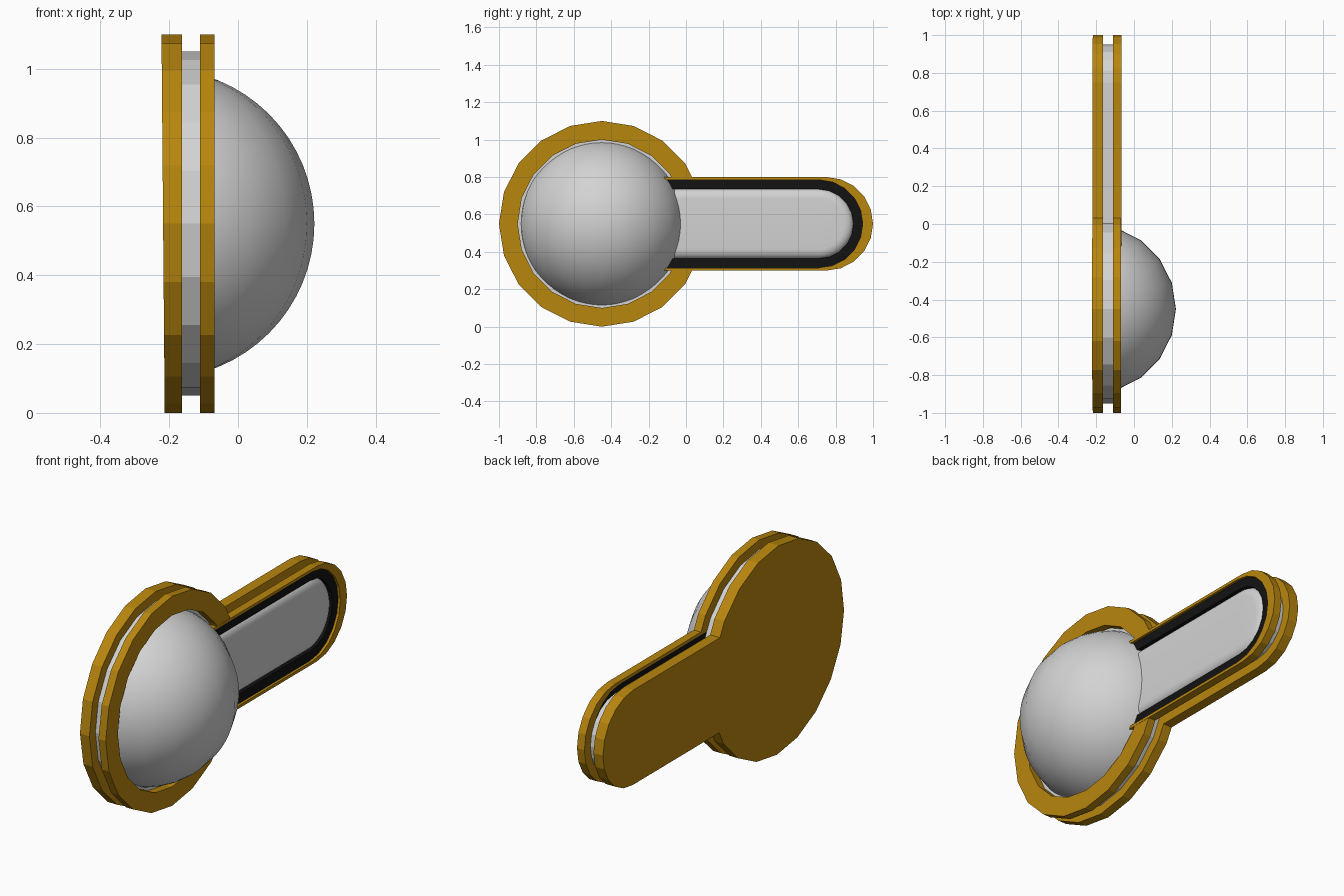
import bpy, bmesh
from math import sin, cos, pi, radians
from mathutils import Vector

cube = bpy.data.objects.get("Cube")
if cube:
    bpy.data.objects.remove(cube)

DISC_Y, MID_Z = -0.45, 0.55   # centre of the round part
STEP = radians(18)            # twenty-sided circles


def material(name, rgb, rough=0.6):
    m = bpy.data.materials.new(name)
    m.use_nodes = True
    m.diffuse_color = (*rgb, 1)
    bsdf = m.node_tree.nodes["Principled BSDF"]
    bsdf.inputs["Base Color"].default_value = (*rgb, 1)
    bsdf.inputs["Roughness"].default_value = rough
    return m


gold = material("gold", (0.479, 0.238, 0.004))
pale = material("pale grey", (0.651, 0.651, 0.651))
black = material("black", (0.006, 0.006, 0.006))


def finish(name, bm, mat, smooth=False):
    bmesh.ops.recalc_face_normals(bm, faces=bm.faces)
    mesh = bpy.data.meshes.new(name)
    bm.to_mesh(mesh)
    bm.free()
    mesh.materials.append(mat)
    obj = bpy.data.objects.new(name, mesh)
    bpy.context.collection.objects.link(obj)
    if smooth:
        bpy.ops.object.select_all(action="DESELECT")
        obj.select_set(True)
        bpy.context.view_layer.objects.active = obj
        bpy.ops.object.shade_smooth_by_angle(angle=radians(50))
    return obj


def disc_path(radius, half):
    """Open circle path (y, z), cut off where it meets height +-half."""
    ring = [(radius * cos(i * STEP), radius * sin(i * STEP)) for i in range(20)]
    kept = [p for p in ring if p[0] < 0 or abs(p[1]) > half]
    k = next(i for i in range(20) if ring[i][1] > half)
    a, b = ring[k - 1], ring[k]
    y = a[0] + (b[0] - a[0]) * (half - a[1]) / (b[1] - a[1])
    path = [(y, half)] + kept + [(y, -half)]
    return [(DISC_Y + p[0], MID_Z + p[1]) for p in path]


def arm_path(radius, centre, start=None, segs=10):
    """Round-ended arm path (y, z) from lower side to upper side."""
    arc = [(centre + radius * cos(t), MID_Z + radius * sin(t))
           for t in (-pi / 2 + pi * i / segs for i in range(segs + 1))]
    if start is None:
        return arc
    return [(start, MID_Z - radius)] + arc + [(start, MID_Z + radius)]


def loft(bm, loops):
    """Stack closed loops of 3D points and cap both ends."""
    rows = [[bm.verts.new(p) for p in loop] for loop in loops]
    n = len(rows[0])
    for lo, hi in zip(rows, rows[1:]):
        for i in range(n):
            j = (i + 1) % n
            bm.faces.new((lo[i], lo[j], hi[j], hi[i]))
    bm.faces.new(rows[0][::-1])
    bm.faces.new(rows[-1])


def plate(name, outline, x0, x1, mat, lean=0):
    bm = bmesh.new()
    loft(bm, [[(x0 - lean * z, y, z) for y, z in outline],
              [(x1, y, z) for y, z in outline]])
    return finish(name, bm, mat)


def band(name, outer, inner, x0, x1, mat):
    """Open flat strip between two matching paths, with thickness."""
    bm = bmesh.new()
    rows = [[bm.verts.new((x, *p)) for x, p in
             ((x0, o), (x1, o), (x1, i), (x0, i))]
            for o, i in zip(outer, inner)]
    for a, b in zip(rows, rows[1:]):
        for k in range(4):
            m = (k + 1) % 4
            bm.faces.new((a[k], a[m], b[m], b[k]))
    bm.faces.new(rows[0])
    bm.faces.new(rows[-1][::-1])
    return finish(name, bm, mat)


# Keyhole-shaped plates: back cover (slightly leaning) and core
plate("back_plate", disc_path(0.55, 0.25) + arm_path(0.25, 0.75),
      -0.213, -0.163, gold, lean=0.0085)
plate("core_plate", disc_path(0.5, 0.2) + arm_path(0.2, 0.75),
      -0.163, -0.11, pale)

# Front frame: open ring, arm rim and dark inner trim
band("front_ring", disc_path(0.55, 0.25), disc_path(0.45, 0.25),
     -0.11, -0.068, gold)
band("arm_rim", arm_path(0.25, 0.75, -0.12), arm_path(0.235, 0.71, -0.12),
     -0.11, -0.067, gold)
band("arm_trim", arm_path(0.235, 0.71, -0.11), arm_path(0.185, 0.71, -0.11),
     -0.11, -0.08, black)

# Cushioned arm panel with a rounded border
bm = bmesh.new()
loops = []
for i in range(7):
    t = pi / 2 * i / 6
    x, r = -0.11 + 0.035 * sin(t), 0.185 - 0.05 * (1 - cos(t))
    loops.append([(x, y, z) for y, z in arm_path(r, 0.71, -0.2, 20)])
loft(bm, loops)
finish("arm_panel", bm, pale, smooth=True)

# Dome, cut off inside the back plate
bm = bmesh.new()
bmesh.ops.create_uvsphere(bm, u_segments=20, v_segments=32, radius=0.45)
bmesh.ops.translate(bm, verts=bm.verts, vec=Vector((-0.228, DISC_Y, MID_Z)))
cut = bmesh.ops.bisect_plane(bm, geom=bm.verts[:] + bm.edges[:] + bm.faces[:],
                             plane_co=(-0.19, 0, 0), plane_no=(1, 0, 0),
                             clear_inner=True)
bmesh.ops.holes_fill(bm, edges=[e for e in bm.edges if e.is_boundary])
finish("dome", bm, pale, smooth=True)
